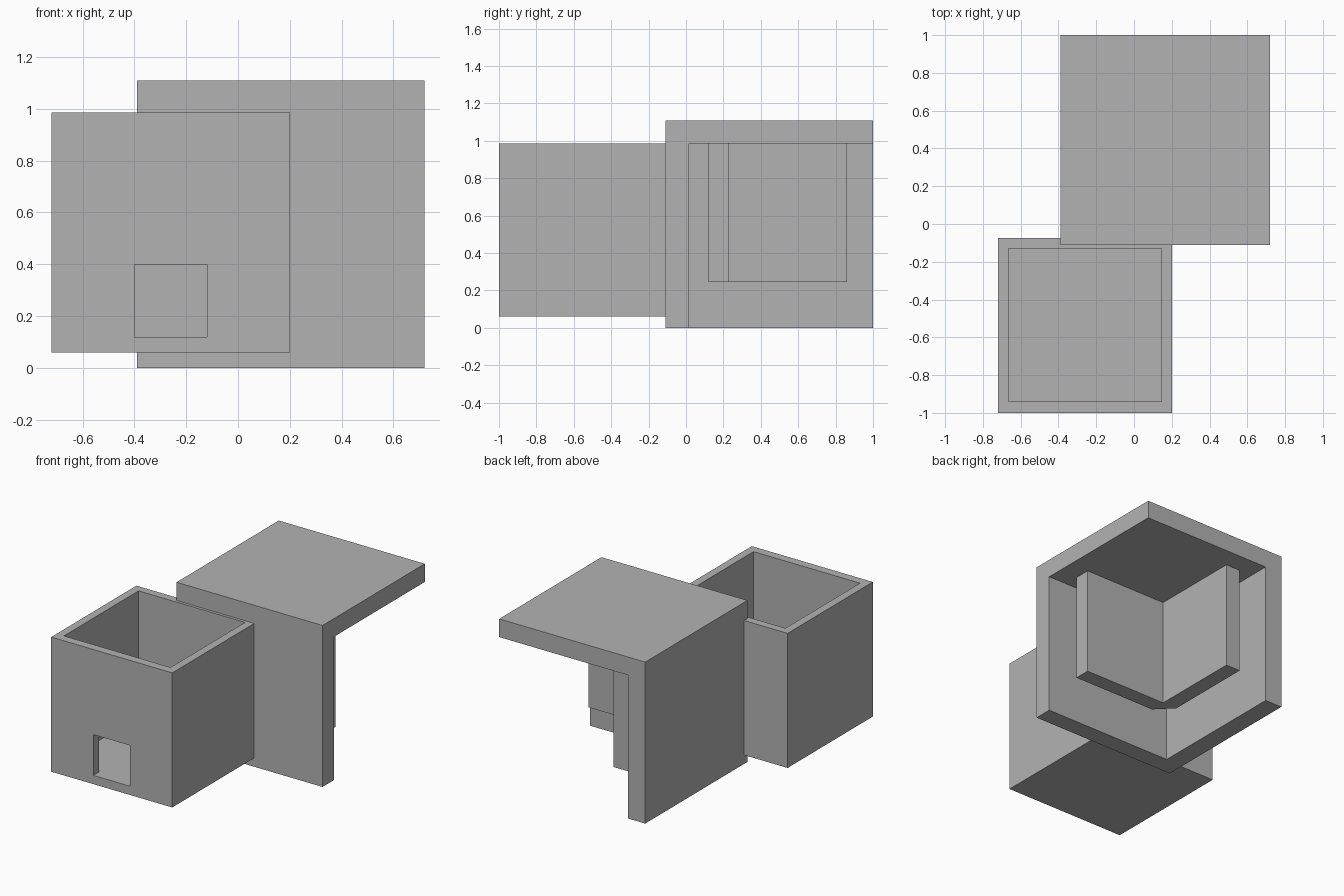
import bpy
import bmesh

if "Cube" in bpy.data.objects:
    bpy.data.objects.remove(bpy.data.objects["Cube"], do_unlink=True)

grey = bpy.data.materials.new("plain_grey")
grey.use_nodes = True
COLOUR = (0.45, 0.45, 0.45, 1)
grey.diffuse_color = COLOUR
grey.node_tree.nodes["Principled BSDF"].inputs["Base Color"].default_value = COLOUR


def prism(name, outline, z0, z1):
    """Extrude a plan outline from z0 up to z1."""
    bm = bmesh.new()
    face = bm.faces.new([bm.verts.new((x, y, z0)) for x, y in outline])
    grown = bmesh.ops.extrude_face_region(bm, geom=[face])["geom"]
    verts = [v for v in grown if isinstance(v, bmesh.types.BMVert)]
    bmesh.ops.translate(bm, verts=verts, vec=(0, 0, z1 - z0))
    bmesh.ops.recalc_face_normals(bm, faces=bm.faces)
    mesh = bpy.data.meshes.new(name)
    bm.to_mesh(mesh)
    bm.free()
    mesh.materials.append(grey)
    obj = bpy.data.objects.new(name, mesh)
    bpy.context.collection.objects.link(obj)
    return obj


def block(name, x0, x1, y0, y1, z0, z1):
    return prism(name, [(x0, y0), (x1, y0), (x1, y1), (x0, y1)], z0, z1)


def cut(obj, cutter):
    """Subtract the cutter, apply the result and discard the cutter."""
    cutter.hide_render = True
    mod = obj.modifiers.new("cut", "BOOLEAN")
    mod.operation = "DIFFERENCE"
    mod.solver = "EXACT"
    mod.object = cutter
    bpy.context.view_layer.objects.active = obj
    bpy.ops.object.modifier_apply(modifier=mod.name)
    bpy.data.objects.remove(cutter, do_unlink=True)


# Open-topped box with a square doorway in the front wall
box = block("box", -0.72, 0.20, -1.0, -0.075, 0.06, 0.985)
cut(box, block("box_cavity", -0.665, 0.145, -0.94, -0.13, 0.12, 1.2))
cut(box, block("doorway", -0.40, -0.12, -1.1, -0.90, 0.12, 0.40))

# Cover: a top plate and two walls meeting in one corner
cover = block("cover", -0.39, 0.72, -0.11, 1.0, 0, 1.11)
cut(cover, block("cover_cavity", -0.26, 0.9, 0.015, 1.2, -0.2, 0.985))

# Angled rib hanging under the plate, with a bevelled outer corner
prism("inner_rib", [(-0.05, 0.12), (0.58, 0.12), (0.58, 0.23), (-0.05, 0.23),
                    (-0.05, 0.86), (-0.16, 0.86), (-0.16, 0.23)], 0.245, 0.985)
